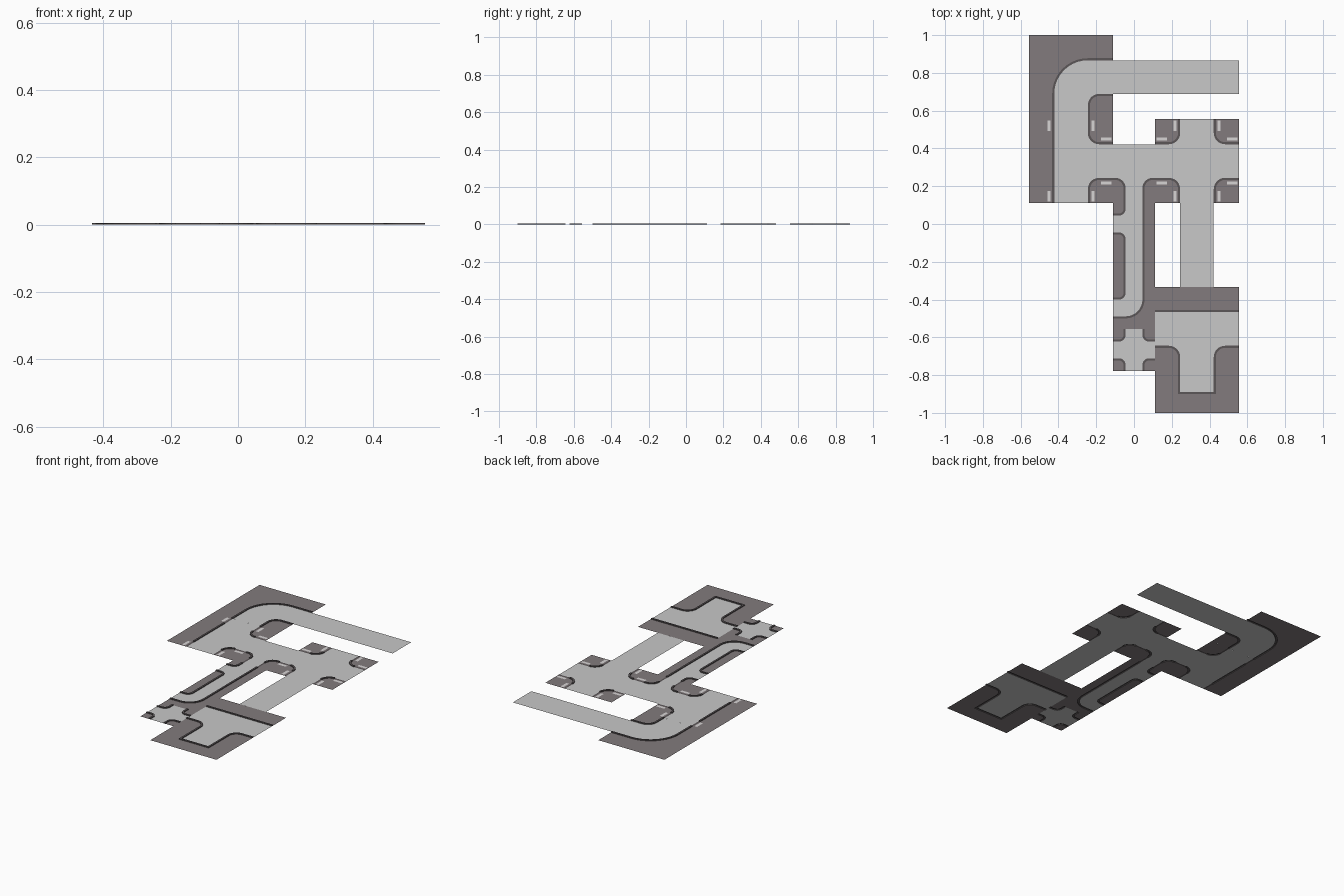
import bpy, bmesh, math
from mathutils import Vector, Matrix

if "Cube" in bpy.data.objects:
    bpy.data.objects.remove(bpy.data.objects["Cube"])

T = 0.2222            # half of a large tile
BIG, SMALL = 0.0889, 0.0444   # half road widths
KERB_W, KERB_H = 0.011, 0.005
LOW = 0.147           # kerbs are lowered beyond this distance at crossings


def material(name, rgb):
    m = bpy.data.materials.new(name)
    m.diffuse_color = (*rgb, 1)
    m.use_nodes = True
    m.node_tree.nodes["Principled BSDF"].inputs["Base Color"].default_value = m.diffuse_color
    return m


ROAD = material("road_grey", (0.58, 0.58, 0.58))
WALK = material("pavement_grey", (0.225, 0.198, 0.205))
KERB = material("kerb_dark", (0.105, 0.092, 0.095))
PAD = material("tactile_pale", (0.68, 0.66, 0.66))


def make(name, faces, mat, centre, turn=0):
    """Object from a list of 3D polygons, turned and moved into place."""
    bm = bmesh.new()
    for f in faces:
        bm.faces.new([bm.verts.new(p) for p in f])
    bmesh.ops.remove_doubles(bm, verts=bm.verts, dist=1e-5)
    bm.normal_update()
    for f in bm.faces:
        if f.normal.z < -0.5:
            f.normal_flip()
    bm.transform(Matrix.Translation((*centre, 0)) @ Matrix.Rotation(math.radians(turn), 4, 'Z'))
    me = bpy.data.meshes.new(name)
    bm.to_mesh(me)
    bm.free()
    me.materials.append(mat)
    bpy.context.collection.objects.link(bpy.data.objects.new(name, me))


def flat(pts, z=0):
    return [(p[0], p[1], z) for p in pts]


def fillet(pts, n=10):
    """Polyline with rounded corners; a third value is the corner radius."""
    out = []
    for i, p in enumerate(pts):
        c = Vector(p[:2])
        if len(p) < 3:
            out.append(c)
            continue
        a = (Vector(pts[i - 1][:2]) - c).normalized()
        b = (Vector(pts[i + 1][:2]) - c).normalized()
        r = p[2]
        mid = c + (a + b) * r
        for k in range(n + 1):
            t = k / n * math.pi / 2
            out.append(mid - b * r * math.cos(t) - a * r * math.sin(t))
    return out


def split_low(pts):
    """Add points where the path meets the lowered kerb zone."""
    out = [pts[0]]
    for a, b in zip(pts, pts[1:]):
        cuts = []
        for ax in (0, 1):
            for lim in (-LOW, LOW):
                if (a[ax] - lim) * (b[ax] - lim) < 0:
                    cuts.append((lim - a[ax]) / (b[ax] - a[ax]))
        out += [a.lerp(b, t) for t in sorted(cuts)] + [b]
    return out


def offset(pts, d):
    """Shift a path to its right with mitred corners."""
    ns = []
    for a, b in zip(pts, pts[1:]):
        v = (b - a).normalized()
        ns.append(Vector((v.y, -v.x)))
    out = []
    for i, p in enumerate(pts):
        n1, n2 = ns[max(i - 1, 0)], ns[min(i, len(ns) - 1)]
        out.append(p + (n1 + n2) * d / (1 + n1.dot(n2)))
    return out


def tile(name, centre, turn, sides, lowered=False, extra=()):
    """sides: (kerb path with the road on its left, outer corners)."""
    road, walks, kerbs = [], [], []
    for path, outer in sides:
        p = fillet(path)
        if lowered:
            p = split_low(p)
        q = offset(p, KERB_W)
        road += p
        walks.append(flat(list(q) + list(outer)))
        up = [not (lowered and max(map(abs, (a + b) / 2)) > LOW) for a, b in zip(p, p[1:])]
        for i, raised in enumerate(up):
            z = KERB_H if raised else 0
            kerbs.append(flat((p[i], p[i + 1], q[i + 1], q[i]), z))
            if raised:
                for e in (p, q):
                    kerbs.append([(*e[i], 0), (*e[i + 1], 0), (*e[i + 1], z), (*e[i], z)])
                for j, k in ((i, i - 1), (i + 1, i + 1)):
                    if not (0 <= k < len(up)) or not up[k]:
                        kerbs.append([(*p[j], 0), (*q[j], 0), (*q[j], z), (*p[j], z)])
    make(name + "_road", [flat(road + [Vector(e) for e in extra])], ROAD, centre, turn)
    make(name + "_pavement", walks, WALK, centre, turn)
    make(name + "_kerb", kerbs, KERB, centre, turn)


def corner(k, h, w, r):
    """Rounded corner pavement in quadrant k, counted anticlockwise."""
    c, s = ((1, 0), (0, 1), (-1, 0), (0, -1))[k]
    rot = lambda x, y: (x * c - y * s, x * s + y * c)
    return [rot(h, w), (*rot(w, w), r), rot(w, h)], [rot(h, h)]


def cross(h, w, r):
    return [corner(k, h, w, r) for k in range(4)]


def straight_side(h, w):
    return [(w, -h), (w, h)], [(h, h), (h, -h)]


def tee(h, w, r):
    return [straight_side(h, w), corner(1, h, w, r), corner(2, h, w, r)]


def bend(h, w, r):
    return [([(-h, -w), (w, -w, 2 * w), (w, h)], [(h, h), (h, -h), (-h, -h)]),
            corner(1, h, w, r)]


def pads(name, centre, turn, is_tee=False):
    """Pale tactile plates beside the crossings."""
    faces = []
    for sx in (-1, 1):
        for sy in (-1, 1):
            for x, y, a, b in ((0.1165, 0.187, 0.009, 0.028), (0.187, 0.1165, 0.028, 0.009)):
                if is_tee and sx > 0 and x > y:
                    continue
                faces.append([(sx * x + i * a, sy * y + j * b, 0.001)
                              for i, j in ((-1, -1), (1, -1), (1, 1), (-1, 1))])
    make(name, faces, PAD, centre, turn)


def strip(name, x0, x1, y0, y1):
    make(name, [flat([(x0, y0), (x1, y0), (x1, y1), (x0, y1)])], ROAD, (0, 0))


C = T * 1.5           # distance of large tile centres from the middle
h = T / 2             # half of a small tile

# Large road tiles
tile("large_bend", (-C, 0.7778), 180, bend(T, BIG, 0.06))
tile("large_tee", (-C, C), 180, tee(T, BIG, 0.06), True)
pads("large_tee_pads", (-C, C), 180, True)
tile("large_cross", (C, C), 0, cross(T, BIG, 0.06), True)
pads("large_cross_pads", (C, C), 0)
tile("lower_tee", (C, -0.5556), 90, tee(T, BIG, 0.06))
tile("dead_end", (C, -0.7778), 0, [(
    [(-BIG, 0), (-BIG, -h), (BIG, -h), (BIG, 0)],
    [(T, 0), (T, -T), (-T, -T), (-T, 0)])])

# Bare straight roads
strip("upper_straight_road", -h, 0.5556, 0.7778 - BIG, 0.7778 + BIG)
strip("right_straight_road", C - BIG, C + BIG, -C, h)

# Junction of the large road and the narrow road
tile("narrow_junction", (0, C), 0, [
    ([(-h, -BIG), (-SMALL, -BIG, 0.055), (-SMALL, -T)], [(-h, -T)]),
    ([(SMALL, -T), (SMALL, -BIG, 0.055), (h, -BIG)], [(h, -T)])],
    True, [(h, BIG), (-h, BIG)])

# Narrow road tiles
tile("narrow_tee", (0, 0), 0, tee(h, SMALL, 0.035))
tile("narrow_straight", (0, -T), 0, [
    straight_side(h, SMALL),
    ([(-SMALL, h), (-SMALL, -h)], [(-h, -h), (-h, h)])])
tile("narrow_bend", (0, -2 * T), 0, bend(h, SMALL, 0.035))
tile("narrow_cross", (0, -3 * T), 0, cross(h, SMALL, 0.035))
